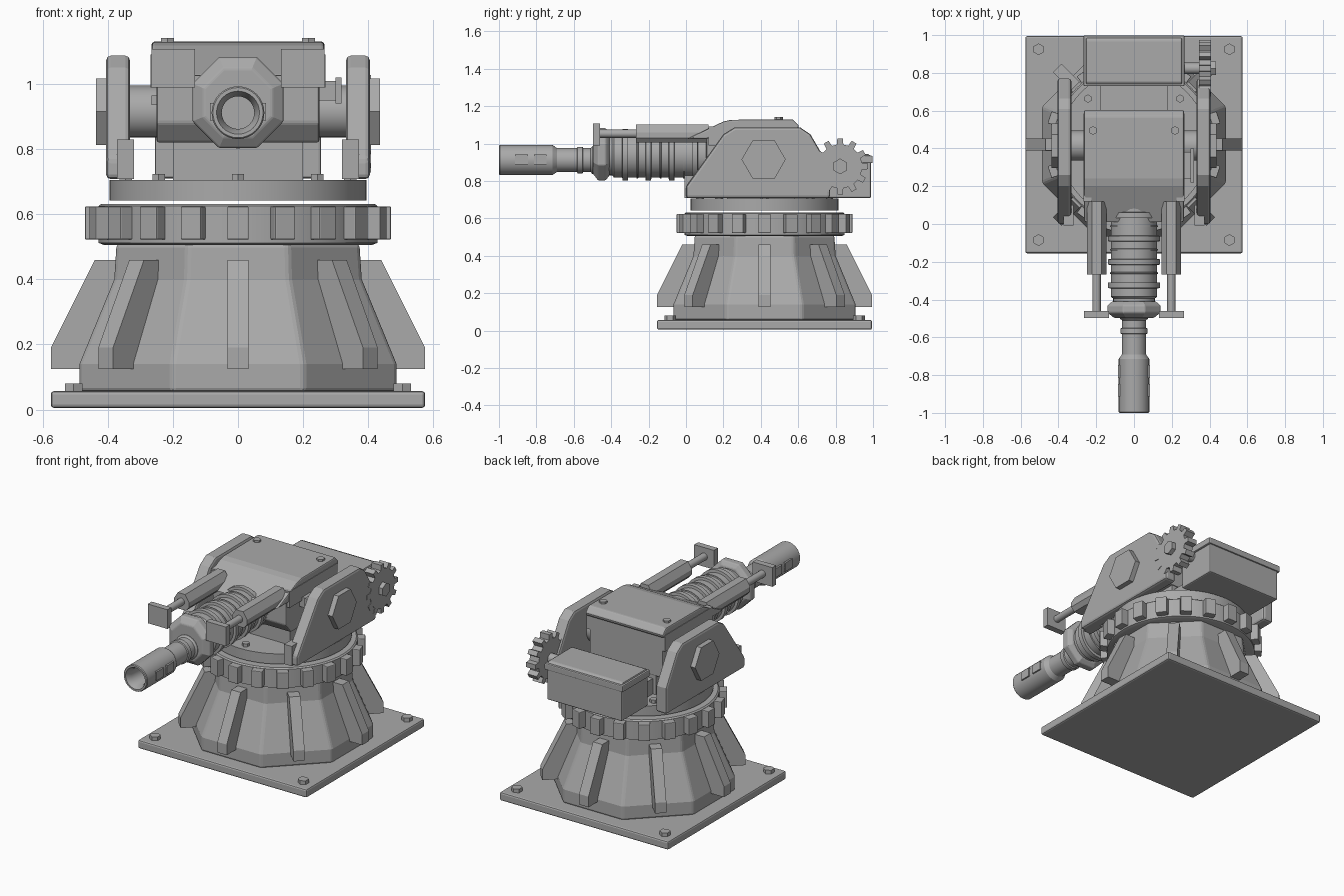
import bpy, bmesh, math
from mathutils import Matrix, Vector

if "Cube" in bpy.data.objects:
    bpy.data.objects.remove(bpy.data.objects["Cube"])

CY = 0.42  # y of the turning axis
steel = bpy.data.materials.new("grey steel")
steel.diffuse_color = (0.40, 0.40, 0.40, 1)
steel.use_nodes = True
steel.node_tree.nodes["Principled BSDF"].inputs["Base Color"].default_value = steel.diffuse_color


def finish(name, bm, bevel=0.0, smooth=False):
    bmesh.ops.recalc_face_normals(bm, faces=bm.faces)
    me = bpy.data.meshes.new(name)
    bm.to_mesh(me)
    bm.free()
    ob = bpy.data.objects.new(name, me)
    bpy.context.collection.objects.link(ob)
    me.materials.append(steel)
    if bevel:
        m = ob.modifiers.new("bevel", 'BEVEL')
        m.width, m.segments, m.limit_method = bevel, 2, 'ANGLE'
        m.angle_limit = math.radians(35)
    if smooth:
        bpy.ops.object.select_all(action='DESELECT')
        ob.select_set(True)
        bpy.context.view_layer.objects.active = ob
        bpy.ops.object.shade_smooth_by_angle(angle=math.radians(32))
    return ob


def place(axis, a, b, h):
    return {'x': (h, a, b), 'y': (a, h, b), 'z': (a, b, h)}[axis]


def prism(name, pts, axis, lo, hi, bevel=0.0, smooth=False, rot=0):
    """Extrude an outline along an axis, optionally turned about the turning axis."""
    bm = bmesh.new()
    ends = [[bm.verts.new(place(axis, a, b, h)) for a, b in pts] for h in (lo, hi)]
    bm.faces.new(ends[0])
    bm.faces.new(ends[1])
    n = len(pts)
    for i in range(n):
        j = (i + 1) % n
        bm.faces.new((ends[0][i], ends[0][j], ends[1][j], ends[1][i]))
    if rot:
        bmesh.ops.rotate(bm, verts=bm.verts, cent=(0, CY, 0),
                         matrix=Matrix.Rotation(rot, 3, 'Z'))
    return finish(name, bm, bevel, smooth)


def box(name, x, y, z, bevel=0.0, rot=0):
    return prism(name, [(x[0], y[0]), (x[1], y[0]), (x[1], y[1]), (x[0], y[1])],
                 'z', z[0], z[1], bevel, False, rot)


def ngon(n, r, c, start=0.0):
    return [(c[0] + r * math.cos(start + 2 * math.pi * i / n),
             c[1] + r * math.sin(start + 2 * math.pi * i / n)) for i in range(n)]


def lathe(name, profile, axis, c, n=40, start=0.0, smooth=True, bevel=0.0):
    """Turn (radius, height) pairs around an axis; both ends are capped."""
    bm = bmesh.new()
    rings = [[bm.verts.new(place(axis, a, b, h)) for a, b in ngon(n, r, c, start)]
             for r, h in profile]
    for r0, r1 in zip(rings, rings[1:]):
        for i in range(n):
            j = (i + 1) % n
            bm.faces.new((r0[i], r0[j], r1[j], r1[i]))
    bm.faces.new(rings[0])
    bm.faces.new(rings[-1])
    return finish(name, bm, bevel, smooth)


# Ground plate with corner bolts
box("base_plate", (-0.575, 0.575), (CY - 0.575, CY + 0.575), (0.005, 0.057), 0.01)
for sx in (-1, 1):
    for sy in (-1, 1):
        prism("plate_bolt", ngon(6, 0.031, (sx * 0.505, CY + sy * 0.505), math.pi / 6),
              'z', 0.05, 0.08)

# Eight-sided pedestal
k = 1 / math.cos(math.pi / 8)
lathe("pedestal", [(0.487 * k, 0.055), (0.487 * k, 0.14), (0.38 * k, 0.40), (0.373 * k, 0.51)],
      'z', (0, CY), 8, math.pi / 8, False, 0.012)

# Eight buttress ribs, drawn in the y-z plane and turned into place
rib = [(CY + a, z) for a, z in
       ((0.36, 0.125), (0.575, 0.125), (0.575, 0.19), (0.44, 0.46), (0.35, 0.46))]
for i in range(8):
    prism("rib", rib, 'x', -0.032, 0.032, rot=i * math.pi / 4)

# Toothed slewing ring
lathe("slewing_ring", [(0.41, 0.505), (0.428, 0.512), (0.428, 0.625), (0.42, 0.632)],
      'z', (0, CY), 64)
for i in range(20):
    box("ring_tooth", (-0.033, 0.033), (CY + 0.40, CY + 0.47), (0.522, 0.624),
        0.004, i * math.pi / 10)

# Turntable with its bolts
lathe("turntable", [(0.395, 0.642), (0.395, 0.705)], 'z', (0, CY), 64)
for i in range(8):
    a = i * math.pi / 4
    prism("turntable_bolt",
          ngon(6, 0.022, (0.345 * math.sin(a), CY + 0.345 * math.cos(a)), math.pi / 6),
          'z', 0.70, 0.724)

# Cheeks, with hexagonal hubs and front feet on both sides
cheek = [(0.0, 0.708), (0.0, 0.77), (0.2, 1.05), (0.26, 1.087), (0.61, 1.087),
         (0.665, 1.05), (0.77, 0.87), (0.77, 0.708)]
for s in (-1, 1):
    prism("cheek", cheek, 'x', s * 0.332, s * 0.405, 0.014)
    prism("cheek_hub", ngon(6, 0.118, (0.415, 0.915)), 'x', s * 0.39, s * 0.436)
    box("cheek_foot", (s * 0.32, s * 0.372), (-0.008, 0.10), (0.708, 0.83))
    prism("trunnion", ngon(24, 0.08, (0.415, 0.915)), 'x', s * 0.24, s * 0.34, 0, True)

# Gun housing on its pedestal block
prism("housing", [(0.11, 1.07), (0.11, 0.88), (0.16, 0.82), (0.585, 0.82), (0.585, 1.09),
                  (0.2, 1.10)], 'x', -0.25, 0.25, 0.008)
box("housing_mount", (-0.20, 0.20), (0.22, 0.58), (0.70, 0.83))
box("side_block", (0.24, 0.305), (0.24, 0.38), (0.95, 1.01))
box("side_bracket", (0.30, 0.318), (0.22, 0.40), (0.94, 1.02))
box("side_stud", (-0.265, -0.24), (0.30, 0.36), (0.935, 0.965))

# Sloped armoured lid
prism("lid", [(0.005, 1.025), (0.20, 1.118), (0.24, 1.127), (0.57, 1.13), (0.605, 1.095),
              (0.595, 1.075), (0.23, 1.075), (0.11, 1.025)], 'x', -0.265, 0.265, 0.008)
for s in (-1, 1):
    prism("lid_bolt", ngon(6, 0.023, (s * 0.217, 0.495), math.pi / 6), 'z', 1.12, 1.141)
    # Lid side skirts
    box("lid_skirt", (s * 0.225, s * 0.268), (0.12, 0.585), (0.99, 1.09))

# Rear ammunition box
prism("ammo_box", [(0.735, 0.71), (0.99, 0.71), (0.99, 0.93), (0.975, 0.945), (0.75, 0.945),
                   (0.735, 0.93)], 'x', -0.255, 0.255, 0.008)
box("ammo_box_lid", (-0.267, 0.267), (0.73, 0.998), (0.895, 0.935), 0.006)
box("ammo_box_support", (-0.18, 0.18), (0.56, 0.75), (0.705, 0.80))

# Elevation gear on the right side only
outline = []
for i in range(12):
    for r, d in ((0.118, -0.145), (0.15, -0.10), (0.15, 0.10), (0.118, 0.145)):
        a = i * math.pi / 6 + d
        outline.append((0.824 + r * math.cos(a), 0.878 + r * math.sin(a)))
prism("elevation_gear", outline, 'x', 0.345, 0.408)
prism("gear_axle", ngon(20, 0.03, (0.824, 0.878)), 'x', 0.24, 0.36, 0, True)
prism("gear_bolt", ngon(6, 0.042, (0.824, 0.878), math.pi / 6), 'x', 0.40, 0.434)

# Recoil sleeve with raised bands and an eight-sided collar
sleeve = [(0.11, -0.43), (0.11, -0.395), (0.122, -0.385)]
for i in range(5):
    y = -0.325 + i * 0.124
    sleeve += [(0.122, y - 0.016), (0.138, y - 0.014), (0.138, y + 0.014), (0.122, y + 0.016)]
    if i < 4:
        sleeve += [(0.122, y + 0.06), (0.128, y + 0.062), (0.128, y + 0.068), (0.122, y + 0.07)]
sleeve.append((0.122, 0.22))
lathe("recoil_sleeve", sleeve, 'y', (0, 0.94), 32)
lathe("sleeve_collar", [(0.105 * k, -0.497), (0.14 * k, -0.47), (0.14 * k, -0.43),
                        (0.115 * k, -0.41)],
      'y', (0, 0.943), 8, math.pi / 8, False, 0.006)

# Barrel with a hollow muzzle
lathe("barrel", [(0.075, -0.46), (0.075, -0.50), (0.064, -0.51), (0.064, -0.55), (0.071, -0.553),
                 (0.071, -0.58), (0.064, -0.583), (0.064, -0.69), (0.081, -0.715),
                 (0.081, -0.995), (0.077, -1.0), (0.066, -1.0), (0.05, -0.965),
                 (0.05, -0.86), (0.002, -0.86)], 'y', (0, 0.912), 32)
for s in (-1, 1):
    for y in (-0.88, -0.78):
        box("muzzle_vent", (s * 0.07, s * 0.086), (y - 0.034, y + 0.034), (0.888, 0.942))

# Recoil buffers either side of the sleeve
for s in (-1, 1):
    x = s * 0.198
    prism("buffer_body", [(x - 0.052, 1.03), (x - 0.03, 1.005), (x + 0.03, 1.005),
                          (x + 0.052, 1.03), (x + 0.052, 1.06), (x + 0.025, 1.103),
                          (x - 0.025, 1.103), (x - 0.052, 1.06)], 'y', -0.268, 0.12)
    prism("buffer_rod", ngon(16, 0.022, (x, 1.053)), 'y', -0.47, -0.25, 0, True)
    box("buffer_plate", (s * 0.132, s * 0.266), (-0.498, -0.46), (0.99, 1.108))
